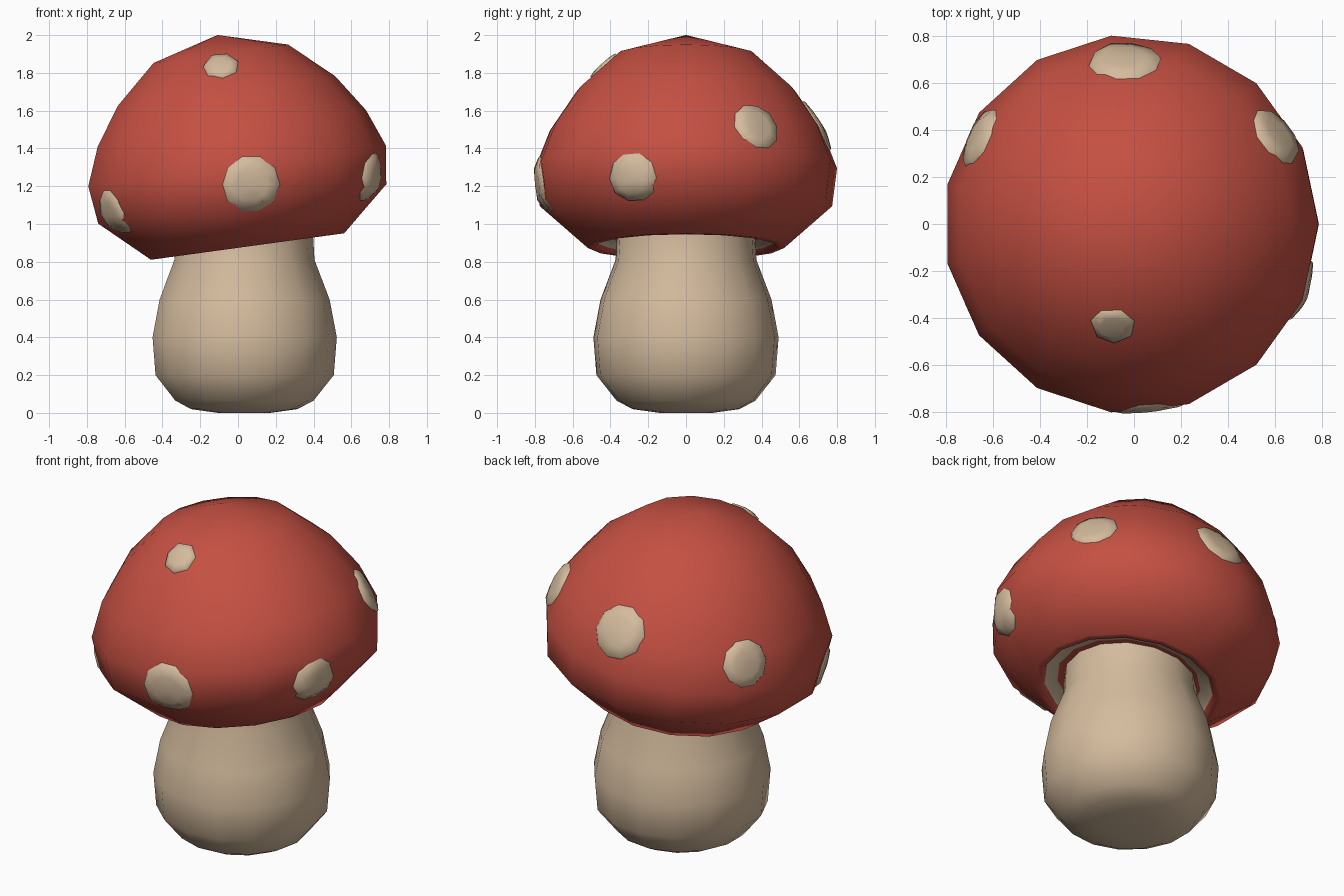
import bpy, bmesh, math
from mathutils import Matrix, Vector
from mathutils.bvhtree import BVHTree

if "Cube" in bpy.data.objects:
    bpy.data.objects.remove(bpy.data.objects["Cube"])


def material(name, rgb):
    m = bpy.data.materials.new(name)
    m.diffuse_color = (*rgb, 1)
    m.use_nodes = True
    m.node_tree.nodes["Principled BSDF"].inputs["Base Color"].default_value = m.diffuse_color
    return m


RED = material("cap red", (0.56, 0.08, 0.055))
BEIGE = material("warm beige", (0.66, 0.50, 0.34))


def finish(bm, name, mats, angle):
    bmesh.ops.recalc_face_normals(bm, faces=bm.faces)
    me = bpy.data.meshes.new(name)
    bm.to_mesh(me)
    ob = bpy.data.objects.new(name, me)
    bpy.context.collection.objects.link(ob)
    for m in mats:
        me.materials.append(m)
    bpy.ops.object.select_all(action='DESELECT')
    ob.select_set(True)
    bpy.context.view_layer.objects.active = ob
    bpy.ops.object.shade_smooth_by_angle(angle=math.radians(angle))
    return ob


def lathe(profile, sides, matrix, bands=()):
    """Spin (radius, height) points; segments listed in bands get material 1."""
    bm = bmesh.new()
    rings = []
    for r, h in profile:
        count = 1 if r == 0 else sides
        rings.append([bm.verts.new(matrix @ Vector((r * math.cos(math.tau * i / sides),
                                                    r * math.sin(math.tau * i / sides), h)))
                      for i in range(count)])
    for k, (a, b) in enumerate(zip(rings, rings[1:])):
        for i in range(sides):
            j = (i + 1) % sides
            quad = [a[i % len(a)], a[j % len(a)], b[j % len(b)], b[i % len(b)]]
            f = bm.faces.new(list(dict.fromkeys(quad)))
            f.material_index = 1 if k in bands else 0
    return bm


# Stem: bulbous, closed at both ends
stem = [(0, 0), (0.14, 0), (0.285, 0.02), (0.37, 0.065), (0.477, 0.2), (0.493, 0.4),
        (0.455, 0.6), (0.375, 0.81), (0.368, 0.93), (0.36, 1.05), (0, 1.05)]
finish(lathe(stem, 15, Matrix.Translation((0.03, 0, 0))), "stem", [BEIGE], 60)

# Cap: tilted dome with a thin lip and a beige gill ring underneath
tilt = Matrix.Translation((0.045, 0, 0.88)) @ Matrix.Rotation(math.radians(-7.8), 4, 'Y')
cap = [(0, 0.05), (0.37, 0.055), (0.4, 0.05), (0.47, 0.025), (0.485, 0.0), (0.522, 0),
       (0.778, 0.227), (0.804, 0.43), (0.725, 0.63), (0.588, 0.83), (0.364, 1.03), (0, 1.131)]
cap_bm = lathe(cap, 15, tilt, bands=(2,))
bmesh.ops.recalc_face_normals(cap_bm, faces=cap_bm.faces)
surface = BVHTree.FromBMesh(cap_bm)
finish(cap_bm, "cap", [RED, BEIGE], 60)


# Spots: shallow domed discs laid onto the cap surface
def spot(name, centre, radius, sides):
    c = surface.find_nearest(Vector(centre))[0]
    near = surface.find_nearest_range(c, radius * 0.6)
    n = sum((hit[1] for hit in near), Vector()).normalized()
    u = n.cross(Vector((0, 0, 1))).normalized()
    v = n.cross(u)

    def place(offset, lift):
        hit = surface.ray_cast(c + offset + n * 0.3, -n)[0]
        return (hit or c + offset) + n * lift

    bm = bmesh.new()
    rings = []
    for scale, lift in ((1.0, -0.006), (0.93, 0.012), (0.55, 0.019)):
        rings.append([bm.verts.new(place((u * math.cos(t) + v * math.sin(t)) * radius * scale, lift))
                      for t in (math.tau * i / sides for i in range(sides))])
    top = bm.verts.new(place(Vector(), 0.02))
    for i in range(sides):
        j = (i + 1) % sides
        for a, b in zip(rings, rings[1:]):
            bm.faces.new((a[i], a[j], b[j], b[i]))
        bm.faces.new((rings[-1][i], rings[-1][j], top))
    bmesh.ops.recalc_face_normals(bm, faces=bm.faces)
    if sum((f.normal for f in bm.faces), Vector()).dot(n) < 0:
        bmesh.ops.reverse_faces(bm, faces=bm.faces)
    me = bpy.data.meshes.new(name)
    bm.to_mesh(me)
    me.materials.append(BEIGE)
    me.polygons.foreach_set("use_smooth", [True] * len(me.polygons))
    bpy.context.collection.objects.link(bpy.data.objects.new(name, me))


spot("spot_upper_front", (-0.09, -0.43, 1.835), 0.098, 7)
spot("spot_front", (0.07, -0.77, 1.21), 0.157, 10)
spot("spot_right", (0.73, -0.29, 1.235), 0.137, 10)
spot("spot_left", (-0.67, -0.36, 1.05), 0.135, 10)
spot("spot_back_right", (0.60, 0.37, 1.515), 0.137, 10)
spot("spot_back", (-0.04, 0.71, 1.53), 0.158, 10)
spot("spot_back_left", (-0.66, 0.37, 1.37), 0.138, 10)
